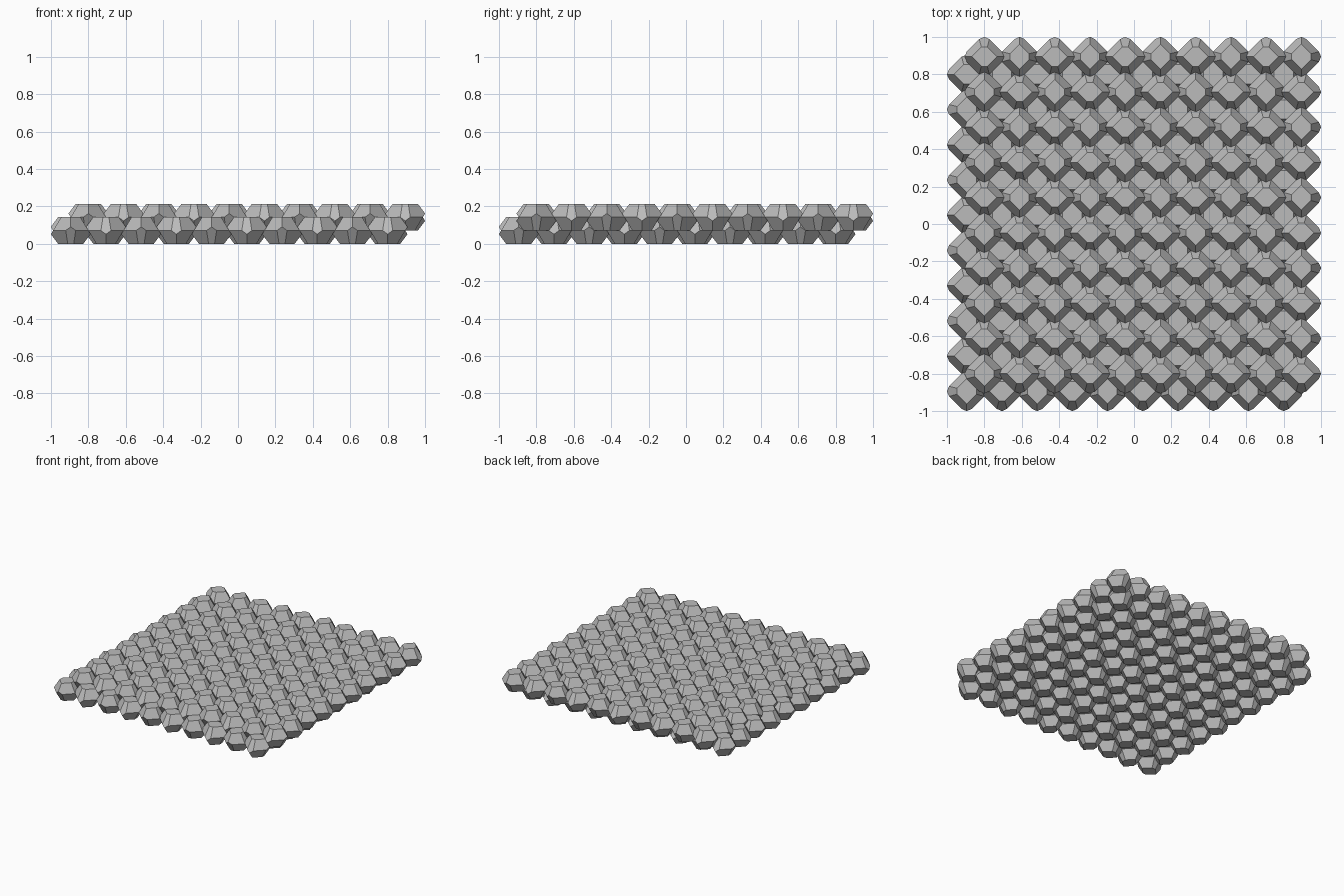
import bpy
import bmesh
from mathutils import Vector

cube = bpy.data.objects.get("Cube")
if cube:
    bpy.data.objects.remove(cube, do_unlink=True)

COUNT = 10       # cells along each side of a layer
PITCH = 0.1883   # spacing of cells in a layer
HEIGHT = 0.1423  # height of one cell
LEAN = 0.6       # tilt of the interlocking side faces

grey = bpy.data.materials.new("stone grey")
grey.use_nodes = True
colour = (0.5, 0.5, 0.5, 1)
grey.diffuse_color = colour
grey.node_tree.nodes["Principled BSDF"].inputs["Base Color"].default_value = colour


def slice_off(bm, point, normal):
    """Cut away everything beyond a plane and cap the hole."""
    bmesh.ops.bisect_plane(bm, geom=bm.verts[:] + bm.edges[:] + bm.faces[:],
                           plane_co=point, plane_no=normal, clear_outer=True)
    rim = [e for e in bm.edges if e.is_boundary]
    if rim:
        bmesh.ops.holes_fill(bm, edges=rim, sides=0)


def make_cell(name, lean):
    """Polyhedral block: flat ends, eight sloping faces, four leaning sides."""
    bm = bmesh.new()
    bmesh.ops.create_cube(bm, size=1)
    for s in (-1, 1):
        slice_off(bm, Vector((0, 0, s * HEIGHT / 2)), Vector((0, 0, s)))
    # Sloping faces shared with the neighbouring layer
    for sx in (-1, 1):
        for sy in (-1, 1):
            for sz in (-1, 1):
                step = Vector((sx * PITCH, sy * PITCH, sz * HEIGHT)) / 2
                slice_off(bm, step / 2, step.normalized())
    # Side faces lean up on one axis and down on the other
    for s in (-1, 1):
        slice_off(bm, Vector((s * PITCH / 2, 0, 0)), Vector((s, 0, lean)).normalized())
        slice_off(bm, Vector((0, s * PITCH / 2, 0)), Vector((0, s, -lean)).normalized())
    bmesh.ops.recalc_face_normals(bm, faces=bm.faces[:])
    mesh = bpy.data.meshes.new(name)
    bm.to_mesh(mesh)
    bm.free()
    mesh.materials.append(grey)
    return mesh


cells = (make_cell("cell", LEAN), make_cell("turned_cell", -LEAN))


def make_layer(name, shift, z):
    """Checkerboard of the two cell shapes."""
    start = shift - PITCH * (COUNT - 1) / 2
    for i in range(COUNT):
        for j in range(COUNT):
            block = bpy.data.objects.new(f"{name}_cell", cells[(i + j) % 2])
            block.location = (start + i * PITCH, start + j * PITCH, z)
            bpy.context.collection.objects.link(block)


make_layer("lower", -PITCH / 4, HEIGHT / 2)
make_layer("upper", PITCH / 4, HEIGHT)
